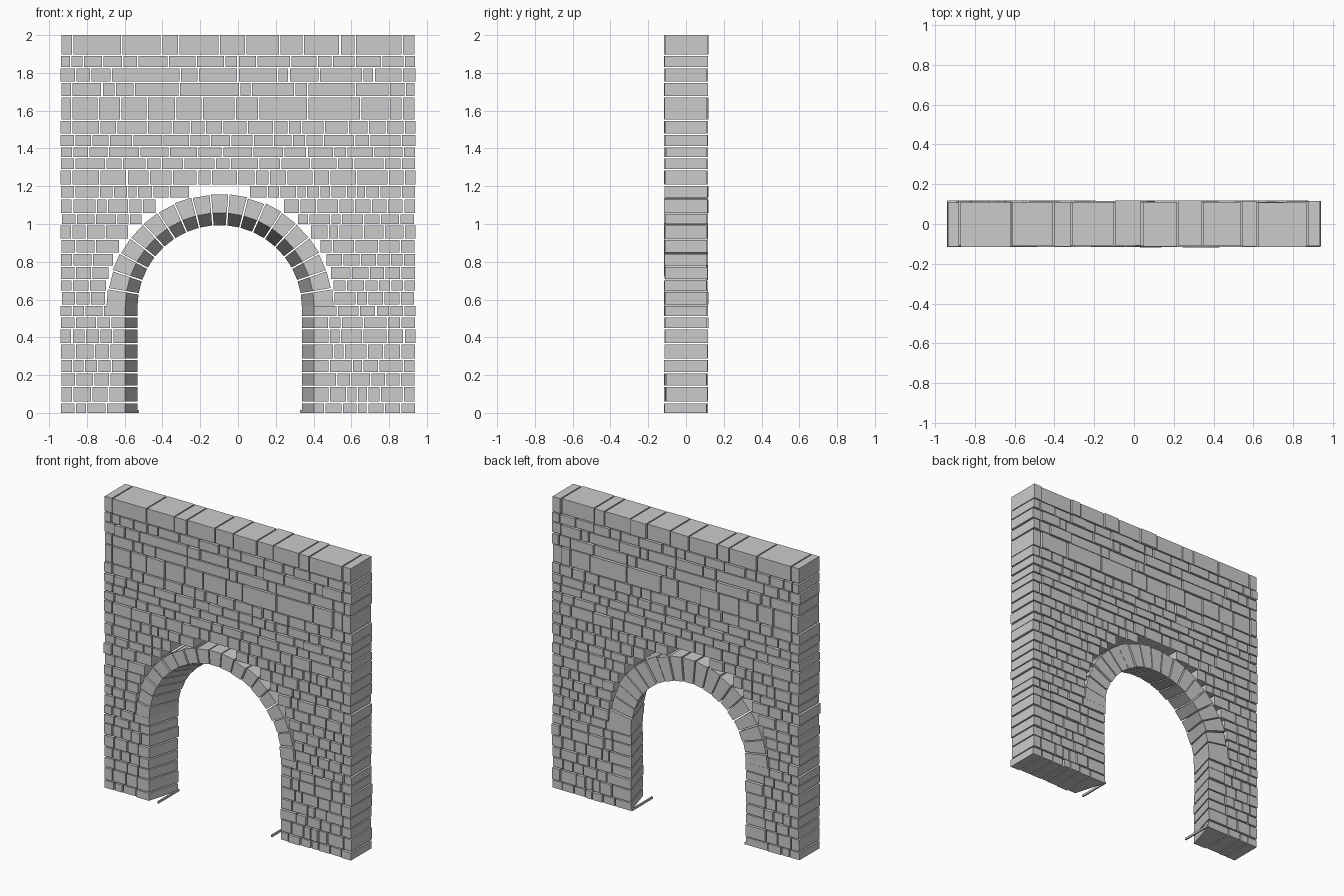
import bpy, bmesh, math, random

if "Cube" in bpy.data.objects:
    bpy.data.objects.remove(bpy.data.objects["Cube"])

random.seed(7)
GAP = 0.008
CX, CZ = -0.097, 0.555              # arch centre
R_OUT, R_FRONT, R_BACK = 0.60, 0.50, 0.435
HALF = 0.94


def prism(bm, front, back):
    """Solid between a front and a back quad (matching corner order)."""
    f = [bm.verts.new(p) for p in front]
    b = [bm.verts.new(p) for p in back]
    bm.faces.new(f)
    bm.faces.new(b[::-1])
    for i in range(4):
        j = (i + 1) % 4
        bm.faces.new((f[j], f[i], b[i], b[j]))


def stone(bm, x0, x1, z0, z1, y=None, bx0=None, bx1=None):
    """Block through the wall; the back edge may be splayed."""
    yf = -(y or random.uniform(0.106, 0.116))
    yb = y or random.uniform(0.108, 0.118)
    bx0 = x0 if bx0 is None else bx0
    bx1 = x1 if bx1 is None else bx1
    prism(bm,
          [(x0, yf, z0), (x1, yf, z0), (x1, yf, z1), (x0, yf, z1)],
          [(bx0, yb, z0), (bx1, yb, z0), (bx1, yb, z1), (bx0, yb, z1)])


def finish(bm, name):
    bmesh.ops.recalc_face_normals(bm, faces=bm.faces)
    me = bpy.data.meshes.new(name)
    bm.to_mesh(me)
    bm.free()
    ob = bpy.data.objects.new(name, me)
    bpy.context.collection.objects.link(ob)


def joints(a, b, small, large):
    """Random joint positions between a and b."""
    xs = [a]
    while b - xs[-1] > small + large:
        xs.append(xs[-1] + random.uniform(small, large))
    if b - xs[-1] > large:
        xs.append((xs[-1] + b) / 2)
    return xs + [b]


# course heights, bottom to top
levels = [0, 0.055, 0.142, 0.213, 0.285, 0.365, 0.445, 0.508, 0.57, 0.643,
          0.705, 0.777, 0.845, 0.92, 0.997, 1.055, 1.135, 1.205, 1.288, 1.35,
          1.41, 1.475, 1.55, 1.673, 1.75, 1.826, 1.894, 2.0]

# joints of the long-stone courses near the top
known = {
    26: [-0.875, -0.615, -0.405, -0.313, -0.1, 0.04, 0.22, 0.345, 0.54, 0.62, 0.87],
    25: [-0.885, -0.82, -0.715, -0.61, -0.53, -0.37, -0.22, -0.07, 0.0, 0.1,
         0.28, 0.42, 0.5, 0.62, 0.76, 0.88],
    24: [-0.86, -0.78, -0.67, -0.305, -0.21, 0.0, 0.21, 0.27, 0.43, 0.66, 0.72, 0.87],
    23: [-0.88, -0.72, -0.65, -0.55, -0.31, 0.01, 0.07, 0.3, 0.37, 0.62, 0.8, 0.885],
    22: [-0.88, -0.74, -0.62, -0.48, -0.33, -0.19, -0.015, 0.11, 0.37, 0.65, 0.8, 0.87],
}

# coursed wall, stopping at the arch and the splayed jambs
bm = bmesh.new()
for i, (lo, hi) in enumerate(zip(levels, levels[1:])):
    z0 = lo + (GAP / 2 if i else 0)
    z1 = hi - (GAP / 2 if hi < 2 else 0)
    end = HALF - random.uniform(0, 0.008)
    q = 0.06 if i % 2 else 0.075          # end stone width
    if i in known:
        runs = [[-end] + known[i] + [end]]
    elif lo >= 1.2:
        runs = [[-end] + joints(-end + q, end - q, 0.065, 0.17) + [end]]
    else:
        if lo < CZ:
            w = R_FRONT
        else:
            w = math.sqrt(max(R_OUT ** 2 - (lo - CZ) ** 2, 0.008)) + 0.008
        left, right = CX - w, CX + w
        runs = [[-end] + joints(-end + q, left, 0.05, 0.13),
                joints(right, end - q, 0.05, 0.13) + [end]]
    for side, xs in enumerate(runs):
        for k, (a, b) in enumerate(zip(xs, xs[1:])):
            x0 = a + (GAP / 2 if k else 0)
            x1 = b - (GAP / 2 if k < len(xs) - 2 else 0)
            bx0 = bx1 = None
            if lo < CZ and side == 0 and k == len(xs) - 2:
                bx1 = CX - R_BACK
            if lo < CZ and side == 1 and k == 0:
                bx0 = CX + R_BACK
            stone(bm, x0, x1, z0, z1, bx0=bx0, bx1=bx1)
finish(bm, "wall_stones")

# arch ring of wedge stones, splayed inwards to the back
bm = bmesh.new()
N = 19
for i in range(N):
    a0, a1 = math.pi * i / N, math.pi * (i + 1) / N
    y = random.uniform(0.108, 0.118)
    ro = R_OUT + random.uniform(-0.006, 0.004)

    def ring(r, yy):
        g = GAP / 2 / r
        go = GAP / 2 / ro
        return [(CX + rr * math.cos(a), yy, CZ + 0.004 + rr * math.sin(a))
                for rr, a in ((r, a0 + g), (ro, a0 + go), (ro, a1 - go), (r, a1 - g))]
    prism(bm, ring(R_FRONT, -y), ring(R_BACK, y))
finish(bm, "arch_stones")

# thin slivers at the foot of each jamb
bm = bmesh.new()
for s in (-1, 1):
    x = CX + s * (R_BACK - 0.004)
    stone(bm, x - 0.005, x + 0.005, 0, 0.014, y=0.113)
finish(bm, "jamb_foot_strips")
